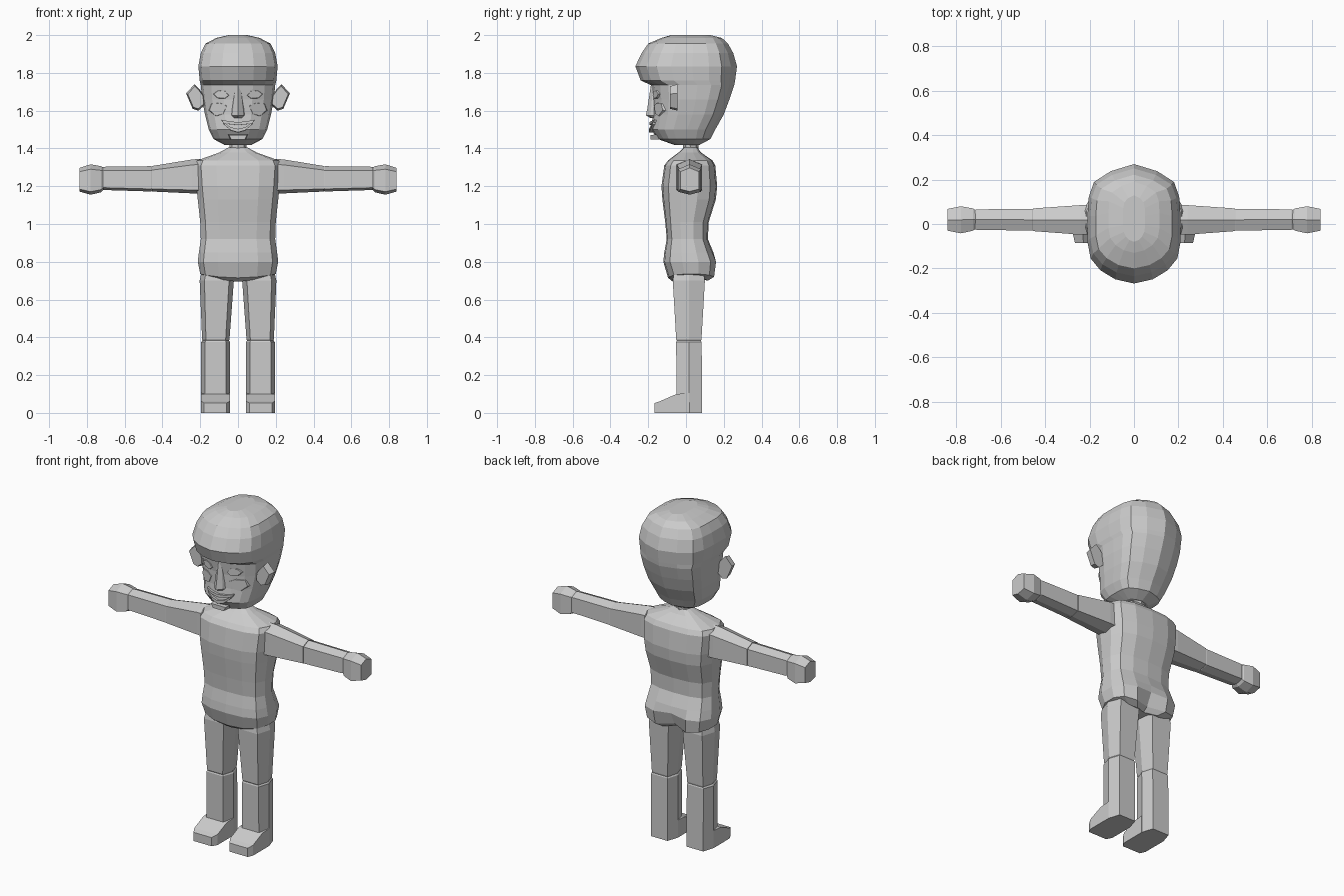
import bpy, bmesh, math
from mathutils import Vector

if "Cube" in bpy.data.objects:
    bpy.data.objects.remove(bpy.data.objects["Cube"])

grey = bpy.data.materials.new("light grey")
grey.diffuse_color = (0.6, 0.6, 0.6, 1)
grey.use_nodes = True
grey.node_tree.nodes["Principled BSDF"].inputs["Base Color"].default_value = grey.diffuse_color


def finish(name, bm):
    bmesh.ops.recalc_face_normals(bm, faces=bm.faces[:])
    me = bpy.data.meshes.new(name)
    bm.to_mesh(me)
    bm.free()
    me.materials.append(grey)
    ob = bpy.data.objects.new(name, me)
    bpy.context.collection.objects.link(ob)
    return ob


def loft(name, rings):
    """Skin a list of equal-length point rings and cap both ends."""
    bm = bmesh.new()
    rows = [[bm.verts.new(p) for p in r] for r in rings]
    n = len(rows[0])
    for a, b in zip(rows, rows[1:]):
        for i in range(n):
            j = (i + 1) % n
            bm.faces.new((a[i], a[j], b[j], b[i]))
    bm.faces.new(rows[0][::-1])
    bm.faces.new(rows[-1])
    return finish(name, bm)


def mirror_pts(rings, s):
    return [[(s * x, y, z) for x, y, z in r] for r in rings]


def section(half, z, hw, yf, yb, dz=0.0):
    """Symmetric horizontal ring: half lists (x fraction, y fraction) front to back."""
    c, d = (yf + yb) / 2, (yb - yf) / 2
    right = [(x * hw, c + y * d, z + dz * (1 - x * x)) for x, y in half]
    left = [(-x, y, zz) for x, y, zz in right[-2:0:-1]]
    return right + left


# Head: boxy rounded skull with overhanging brow and narrowing jaw
skull = [(0, -1), (.4, -.93), (.72, -.78), (.93, -.58), (1, -.3), (1, .12),
         (.97, .45), (.86, .7), (.5, .88), (0, 1)]
loft("head", [section(skull, *r) for r in [
    (1.418, .07, -.06, .07), (1.45, .13, -.15, .13), (1.50, .155, -.185, .155),
    (1.58, .175, -.175, .20), (1.66, .19, -.175, .23), (1.735, .197, -.185, .255),
    (1.76, .203, -.24, .26), (1.835, .21, -.268, .27), (1.905, .197, -.235, .25),
    (1.955, .172, -.2, .222), (1.985, .115, -.13, .19), (2.0, .05, -.08, .13)]])

# Nose: wedge widening toward the tip
loft("nose", [[(-w, -.14, z), (-w * .6, (y - .14) / 2 - .012, z), (0, y, z),
               (w * .6, (y - .14) / 2 - .012, z), (w, -.14, z)] for z, w, y in [
    (1.56, .03, -.185), (1.575, .045, -.213), (1.61, .042, -.205), (1.74, .02, -.185)]])


def plate(name, outline, y0, y1, shrink=0.75, bend=0.0):
    """Outline in x-z, thick from y0 (back) to a slightly smaller front at y1."""
    cx = sum(p[0] for p in outline) / len(outline)
    cz = sum(p[1] for p in outline) / len(outline)
    back = [(x, y0 + bend * x * x, z) for x, z in outline]
    front = [(cx + (x - cx) * shrink, y1 + bend * x * x, cz + (z - cz) * shrink)
             for x, z in outline]
    return loft(name, [back, front])


for s, side in ((1, "right"), (-1, "left")):
    # Half-closed eyes, cheeks and ears
    plate(side + "_eye", [(s * x, z) for x, z in
          [(.035, 1.68), (.06, 1.71), (.11, 1.715), (.145, 1.69), (.115, 1.66), (.06, 1.657)]],
          -.12, -.178, .7, 1.5)
    plate(side + "_cheek", [(s * x, z) for x, z in
          [(.045, 1.63), (.09, 1.65), (.15, 1.645), (.165, 1.6), (.12, 1.56), (.07, 1.575)]],
          -.12, -.172, .75, 1.8)
    plate(side + "_ear", [(s * x, z) for x, z in
          [(.18, 1.68), (.205, 1.715), (.23, 1.74), (.275, 1.692), (.24, 1.61), (.21, 1.6), (.175, 1.63)]],
          -.045, -.085, .85)

# Smiling mouth: two curved lips and a chin
def crescent(top, bottom, w, corner):
    ts = [-1, -.5, 0, .5, 1]
    up = [(t * w, top + (corner - top) * t * t) for t in ts]
    low = [(t * w * .98, bottom + (corner - .012 - bottom) * t * t) for t in ts[::-1]]
    return up + low


plate("upper_lip", crescent(1.54, 1.523, .09, 1.552), -.13, -.193, .95, 3)
plate("teeth", crescent(1.525, 1.50, .08, 1.545), -.13, -.183, 1, 3)
plate("lower_lip", crescent(1.503, 1.484, .08, 1.54), -.13, -.196, .95, 3)
plate("chin", [(-.06, 1.475), (.06, 1.475), (.045, 1.445), (-.045, 1.445)], -.1, -.188, .8)

# Neck
loft("neck", [[(.045 * math.cos(a), .025 + .04 * math.sin(a), z)
               for a in [k * math.pi / 4 for k in range(8)]] for z in (1.36, 1.44)])

# Torso: chest, waist, hips and sloping shoulders
trunk = [(0, -1), (.5, -.95), (.86, -.75), (1, -.3), (1, .3), (.86, .75), (.5, .95), (0, 1)]
body = [section(trunk, *r) for r in [
    (.715, .14, -.07, .12, -.02), (.735, .20, -.095, .155, -.02), (.80, .213, -.12, .166),
    (.85, .207, -.115, .145), (.92, .197, -.102, .116), (1.01, .2, -.11, .12),
    (1.13, .213, -.125, .158), (1.20, .22, -.13, .165), (1.31, .228, -.115, .155),
    (1.337, .215, -.095, .14), (1.378, .1, -.04, .08), (1.405, .05, -.01, .06)]]
for k, cut in ((0, .04), (1, .045), (2, .02)):   # cleft at the back
    x, y, z = body[k][7]
    body[k][7] = (x, y - cut, z + cut * .4)
loft("torso", body)


# Arms run outward along x with a ridge on top and bottom
def arm_ring(x, z0, z1, y0, y1):
    m, h = (y0 + y1) / 2, z1 - z0
    return [(x, m, z1), (x, y1, z1 - .16 * h), (x, y1, z0 + .1 * h),
            (x, m, z0), (x, y0, z0 + .1 * h), (x, y0, z1 - .16 * h)]


ARM = {
    "upper_arm": [(.19, 1.16, 1.345, -.05, .085), (.24, 1.162, 1.342, -.048, .085),
                  (.455, 1.172, 1.307, -.032, .07)],
    "forearm": [(.445, 1.182, 1.298, -.025, .062), (.46, 1.172, 1.306, -.03, .068),
                (.71, 1.18, 1.303, -.026, .066), (.725, 1.187, 1.295, -.02, .06)],
    "hand": [(.71, 1.185, 1.298, -.02, .06), (.725, 1.168, 1.306, -.03, .07),
             (.78, 1.155, 1.316, -.042, .08), (.84, 1.172, 1.297, -.03, .068)],
}


# Legs: six-sided columns
def leg_ring(z, x0, x1, y0, y1):
    c, w, m = (x0 + x1) / 2, (x1 - x0) / 2, (y0 + y1) / 2
    return [(c - .72 * w, y0, z), (c + .72 * w, y0, z), (c + w, m, z),
            (c + .72 * w, y1, z), (c - .72 * w, y1, z), (c - w, m, z)]


LEG = {
    "thigh": [(.375, .05, .185, -.045, .078), (.39, .045, .19, -.052, .082),
              (.70, .022, .203, -.07, .10), (.76, .022, .19, -.06, .09)],
    "shin": [(0, .042, .195, -.05, .085), (.375, .042, .195, -.052, .083),
             (.39, .052, .183, -.045, .075)],
}

for s, side in ((1, "right"), (-1, "left")):
    for part, rows in ARM.items():
        loft(f"{side}_{part}", mirror_pts([arm_ring(*r) for r in rows], s))
    for part, rows in LEG.items():
        loft(f"{side}_{part}", mirror_pts([leg_ring(*r) for r in rows], s))
    # Foot: low wedge sloping down to the toe
    loft(side + "_foot", mirror_pts([
        [(.042, y, 0), (.195, y, 0), (.195, y, h), (.042, y, h)] if y > -.15 else
        [(.06, y, 0), (.18, y, 0), (.18, y, h), (.06, y, h)]
        for y, h in ((.015, .105), (-.05, .10), (-.135, .063), (-.166, .052))], s))
